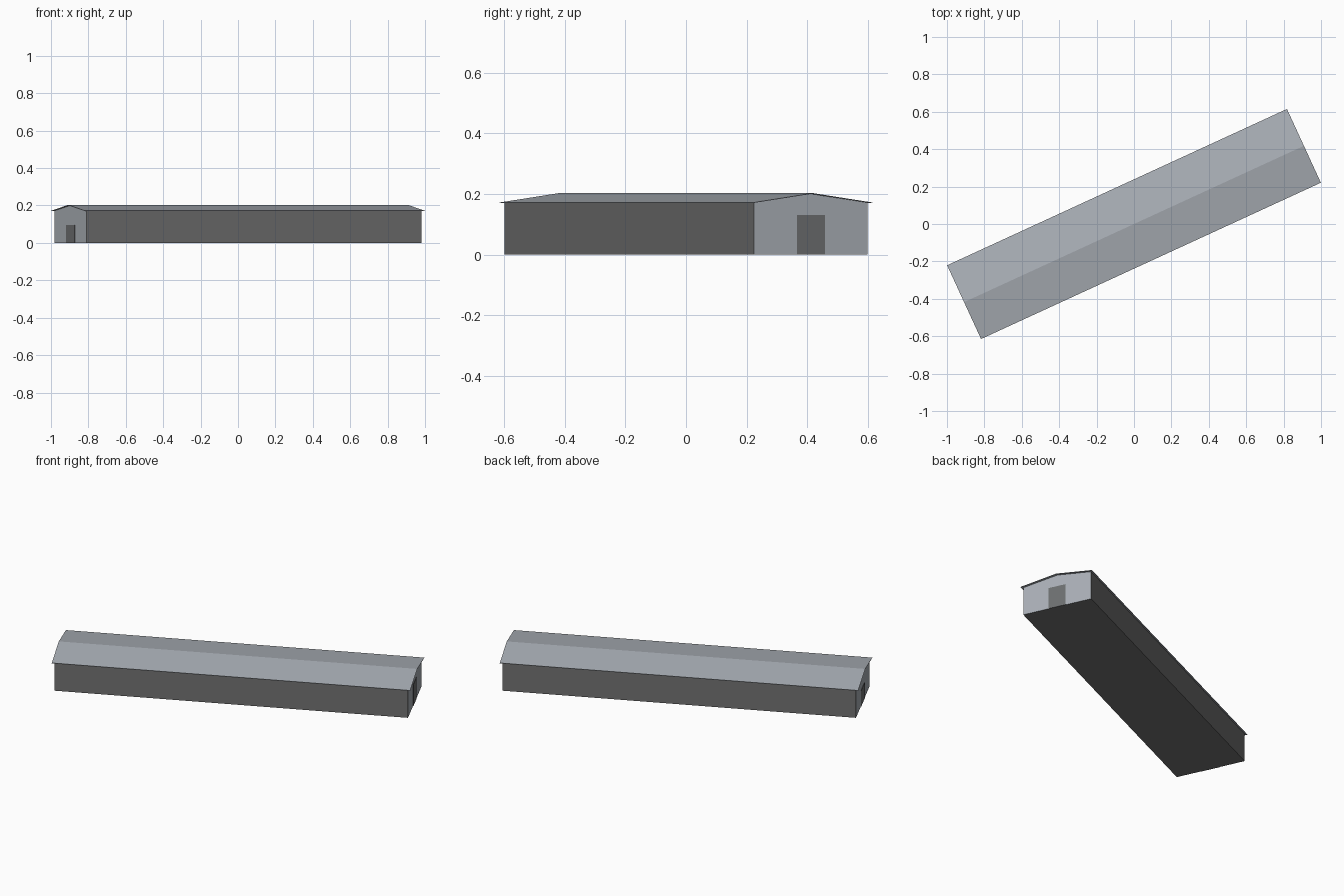
import bpy, bmesh, math
from mathutils import Matrix

if "Cube" in bpy.data.objects:
    bpy.data.objects.remove(bpy.data.objects["Cube"])

ANGLE = math.radians(24.7)          # the hall stands turned on the ground
TURN = Matrix.Rotation(ANGLE, 4, 'Z')


def material(name, rgb):
    m = bpy.data.materials.new(name)
    m.diffuse_color = (*rgb, 1)
    m.use_nodes = True
    m.node_tree.nodes["Principled BSDF"].inputs["Base Color"].default_value = m.diffuse_color
    return m


light_grey = material("light blue grey", (0.40, 0.43, 0.47))
dark_grey = material("dark grey", (0.165, 0.165, 0.165))
door_grey = material("door grey", (0.155, 0.16, 0.165))


def extrude_profile(name, profile, x0, x1, mats):
    """Extrude a closed (y, z) profile along the hall's long axis."""
    bm = bmesh.new()
    face = bm.faces.new([bm.verts.new((x0, y, z)) for y, z in profile])
    new = bmesh.ops.extrude_face_region(bm, geom=[face])["geom"]
    moved = [v for v in new if isinstance(v, bmesh.types.BMVert)]
    bmesh.ops.translate(bm, verts=moved, vec=(x1 - x0, 0, 0))
    bmesh.ops.recalc_face_normals(bm, faces=bm.faces)
    # end faces take the second material, if there is one
    for f in bm.faces:
        f.material_index = int(len(mats) > 1 and abs(f.normal.x) > 0.9)
    bm.transform(TURN)
    mesh = bpy.data.meshes.new(name)
    bm.to_mesh(mesh)
    bm.free()
    for m in mats:
        mesh.materials.append(m)
    obj = bpy.data.objects.new(name, mesh)
    bpy.context.collection.objects.link(obj)
    return obj


# Walls: dark long sides and floor, light gable ends
half_len, half_wid = 0.986, 0.206
extrude_profile("walls", [(-half_wid, 0), (half_wid, 0), (half_wid, 0.1715),
                          (0, 0.2005), (-half_wid, 0.1715)],
                -half_len, half_len, [dark_grey, light_grey])

# Roof: thin gabled sheet with a small overhang
rw, t = 0.217, 0.002
extrude_profile("roof", [(-rw, 0.172), (0, 0.203), (rw, 0.172),
                         (rw, 0.172 - t), (0, 0.203 - t), (-rw, 0.172 - t)],
                -1.0, 1.0, [light_grey])

# Doors: one thin plate on each gable end
for name, side, w, h in (("right_door", 1, 0.051, 0.13), ("left_door", -1, 0.055, 0.095)):
    extrude_profile(name, [(-w, 0), (w, 0), (w, h), (-w, h)],
                    side * (half_len - 0.001), side * (half_len + 0.002), [door_grey])
